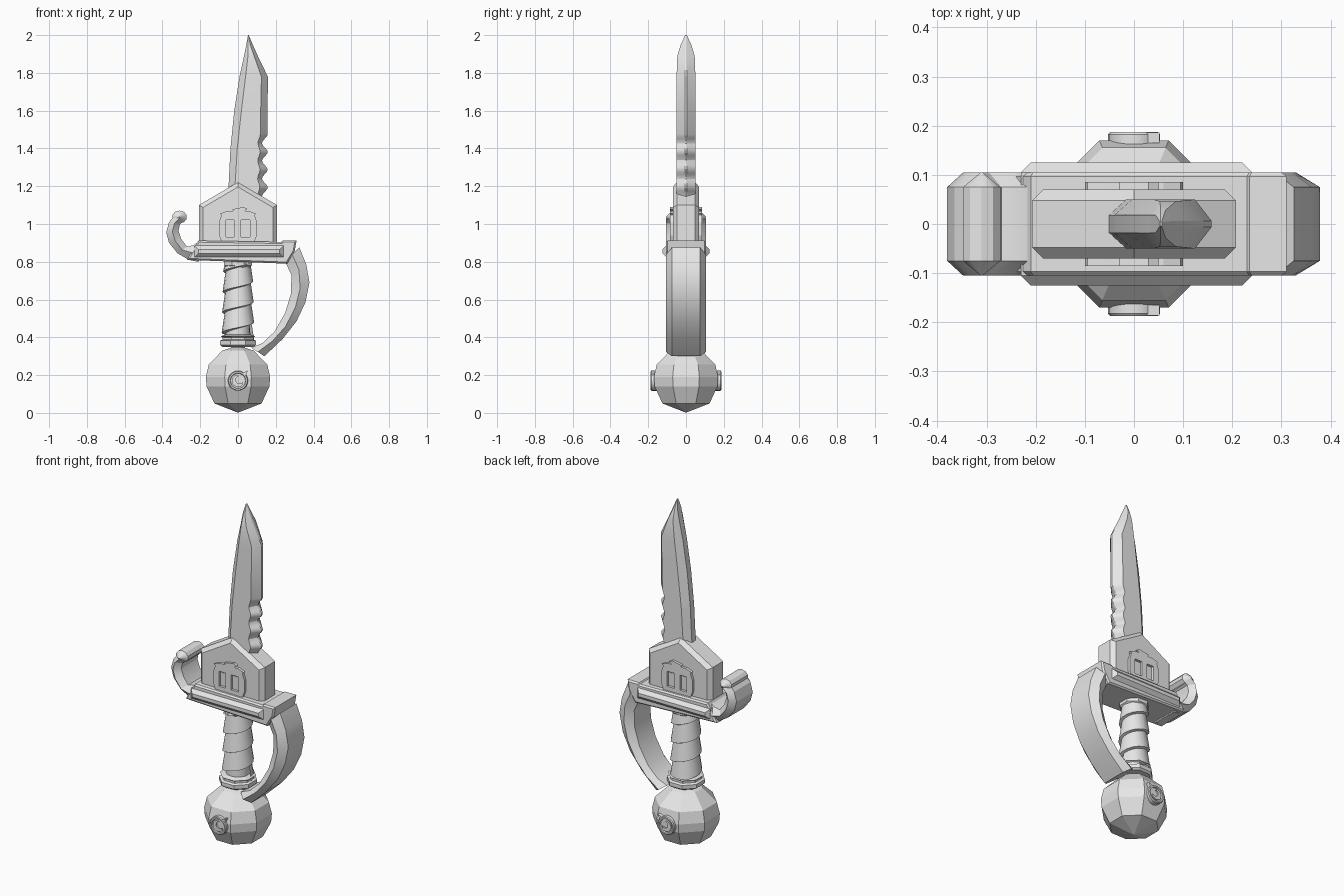
import bpy, bmesh, math

if "Cube" in bpy.data.objects:
    bpy.data.objects.remove(bpy.data.objects["Cube"])

grey = bpy.data.materials.new("plain grey")
grey.diffuse_color = (0.8, 0.8, 0.8, 1)
grey.use_nodes = True
grey.node_tree.nodes["Principled BSDF"].inputs["Base Color"].default_value = grey.diffuse_color


def finish(name, bm, smooth=None):
    bmesh.ops.recalc_face_normals(bm, faces=bm.faces)
    me = bpy.data.meshes.new(name)
    bm.to_mesh(me)
    bm.free()
    me.materials.append(grey)
    ob = bpy.data.objects.new(name, me)
    bpy.context.collection.objects.link(ob)
    if smooth:
        bpy.ops.object.select_all(action='DESELECT')
        ob.select_set(True)
        bpy.context.view_layer.objects.active = ob
        bpy.ops.object.shade_smooth_by_angle(angle=math.radians(smooth))
    return ob


def loft(name, rings, smooth=None):
    """Skin a list of equal rings and cap both ends."""
    bm = bmesh.new()
    vs = [[bm.verts.new(p) for p in r] for r in rings]
    n = len(vs[0])
    for a, b in zip(vs, vs[1:]):
        for i in range(n):
            j = (i + 1) % n
            bm.faces.new((a[i], a[j], b[j], b[i]))
    bm.faces.new(vs[0])
    bm.faces.new(vs[-1])
    return finish(name, bm, smooth)


def slab(name, pts, y0, y1, chamfer=0):
    """Front outline (x, z) pulled from y0 to y1, with chamfered rims."""
    bm = bmesh.new()
    a = [bm.verts.new((x, y0, z)) for x, z in pts]
    b = [bm.verts.new((x, y1, z)) for x, z in pts]
    caps = [bm.faces.new(a), bm.faces.new(b)]
    for i in range(len(pts)):
        j = (i + 1) % len(pts)
        bm.faces.new((a[i], a[j], b[j], b[i]))
    bmesh.ops.recalc_face_normals(bm, faces=bm.faces)
    if chamfer:
        edges = [e for f in caps for e in f.edges]
        bmesh.ops.bevel(bm, geom=edges, offset=chamfer, segments=1,
                        affect='EDGES', clamp_overlap=True)
    return finish(name, bm)


def box(x0, x1, z0, z1):
    return [(x0, z0), (x1, z0), (x1, z1), (x0, z1)]


def lathe(name, prof, n, turn=0, smooth=None):
    """Round part about z from (radius, z) points."""
    ang = [turn + math.tau * i / n for i in range(n)]
    return loft(name, [[(r * math.cos(t), r * math.sin(t), z) for t in ang]
                       for r, z in prof], smooth)


def strap(name, pairs):
    """Hexagonal band through (outer x, z, inner x, z) stations."""
    rings = []
    for ox, oz, ix, iz in pairs:
        mx, mz = (ox + ix) / 2, (oz + iz) / 2
        rings.append([(ox, -.075, oz), (ox, .075, oz), (mx, .105, mz),
                      (ix, .075, iz), (ix, -.075, iz), (mx, -.105, mz)])
    return loft(name, rings, 25)


# Blade: z, back edge, back bevel, front bevel, front edge, half thickness
keys = [(1.1, -.055, -.022, .115, .157, .05), (1.4, -.04, -.004, .117, .157, .05),
        (1.6, -.02, .018, .12, .157, .05), (1.78, .008, .04, .124, .158, .05),
        (1.89, .032, .053, .085, .105, .046), (1.95, .044, .054, .064, .078, .028),
        (2.0, .053, .054, .056, .057, .004)]
zs = [1.1 + .0125 * i for i in range(31)] + [k[0] for k in keys[2:]]
rings = []
for z in zs:
    for a, b in zip(keys, keys[1:]):
        if a[0] <= z <= b[0]:
            t = (z - a[0]) / (b[0] - a[0])
            _, l, lb, rb, r, h = [p + (q - p) * t for p, q in zip(a, b)]
            break
    if z < 1.475:   # saw teeth
        d = .015 * (1 - math.cos(math.tau * (z - 1.1) / .0938))
        r -= d
        rb -= d * .4
    e, f = min(.018, h), min(.006, h)
    rings.append([(l, -e, z), (lb, -h, z), (rb, -h, z), (r, -f, z),
                  (r, f, z), (rb, h, z), (lb, h, z), (l, e, z)])
loft("blade", rings, 25)

# Gabled block that holds the blade
slab("blade_block", [(-.207, .88), (.207, .88), (.207, 1.1), (0, 1.222), (-.207, 1.1)],
     -.07, .07, .022)

# Framed badge with two windows, standing proud on both faces of the block
badge = {
    "badge_left": [(-.085, .9), (-.063, .9), (-.063, 1.055), (-.085, 1.055), (-.1, 1.01), (-.1, .94)],
    "badge_right": [(.085, .9), (.063, .9), (.063, 1.055), (.085, 1.055), (.1, 1.01), (.1, .94)],
    "badge_middle": box(-.02, .015, .91, 1.04),
    "badge_base": box(-.064, .064, .9, .932),
    "badge_brow": [(-.064, 1.02), (.064, 1.02), (.095, 1.055), (.06, 1.068), (-.06, 1.068), (-.095, 1.055)],
    "badge_stem": [(-.02, 1.06), (.025, 1.06), (.05, 1.08), (.03, 1.09), (-.03, 1.078)],
}
for name, pts in badge.items():
    slab(name, pts, -.085, .085)
for x0, x1 in ((-.055, -.028), (.023, .055)):
    slab("badge_window_pane", box(x0, x1, .94, 1.012), -.074, .074)

# Cross guard with raised band and flared end
slab("cross_guard", [(-.27, .81), (.26, .79), (.3, .855), (.31, .912), (.235, .912),
                     (.23, .905), (-.21, .912)], -.105, .105, .015)
slab("cross_guard_band", box(-.23, .24, .825, .885), -.125, .125, .02)

# Curled hook and its roller
strap("guard_hook", [(-.21, .8, -.21, .905), (-.26, .81, -.235, .888), (-.32, .845, -.27, .88),
                     (-.365, .9, -.30, .92), (-.38, .955, -.315, .965),
                     (-.365, 1.01, -.307, 1.0), (-.335, 1.045, -.285, 1.015)])
ang = [math.tau * (i + .5) / 10 for i in range(10)]
loft("hook_roller", [[(-.31 + r * math.cos(t), y, 1.037 + r * .85 * math.sin(t)) for t in ang]
                     for y, r in ((-.105, .002), (-.075, .04), (.075, .04), (.105, .002))], 30)

# Knuckle guard
strap("knuckle_guard", [(.325, .875, .25, .8), (.362, .785, .283, .73), (.378, .69, .28, .63),
                        (.357, .585, .25, .53), (.31, .485, .193, .43),
                        (.235, .39, .13, .37), (.14, .3, .07, .345)])

# Grip: core, spiral wrap and collars
lathe("grip_core", [(.066, .36), (.058, .82)], 16, 0, 30)
bm = bmesh.new()
n, pitch, prev = 16, .108, None
for i in range(n * 4 + 1):
    t = math.tau * i / n
    z = .365 + pitch * i / n
    s = 1 - .12 * i / (n * 4)
    row = [bm.verts.new((r * s * math.cos(t), r * s * math.sin(t), min(z + dz, .81)))
           for r, dz in ((.06, 0), (.088, .006), (.072, pitch), (.06, pitch))]
    if prev:
        for k in range(4):
            m = (k + 1) % 4
            bm.faces.new((prev[k], prev[m], row[m], row[k]))
    prev = row
finish("grip_wrap", bm, 30)
lathe("upper_collar", [(.06, .765), (.08, .78), (.08, .83)], 8, math.pi / 8)
lathe("lower_collar", [(.09, .35), (.103, .36), (.103, .382), (.088, .388),
                       (.088, .4), (.098, .406), (.07, .415)], 8, math.pi / 8)

# Faceted pommel
lathe("pommel", [(.002, .002), (.135, .05), (.18, .14), (.184, .19), (.168, .255),
                 (.09, .33), (.04, .345), (.04, .37)], 8, math.pi / 8)

# Round buttons on both sides of the pommel, each a rim with a crescent inside
for s in (-1, 1):
    circ = [(math.cos(math.tau * i / 20), math.sin(math.tau * i / 20)) for i in range(20)]
    loft("pommel_button", [[(r * c, s * y, .17 + r * d) for c, d in circ]
                           for r, y in ((.053, .15), (.053, .182), (.049, .187),
                                        (.041, .187), (.039, .178))], 30)
    arc = [math.radians(100 + 25 * i) for i in range(10)]
    moon = [(.033 * math.cos(t), .17 + .033 * math.sin(t)) for t in arc]
    moon += [(.008 + .02 * math.cos(t), .175 + .02 * math.sin(t)) for t in reversed(arc)]
    slab("button_crescent", moon, s * .17, s * .186)
    slab("button_spur", [(.02, .21), (.04, .195), (.052, .225)], s * .165, s * .186)
